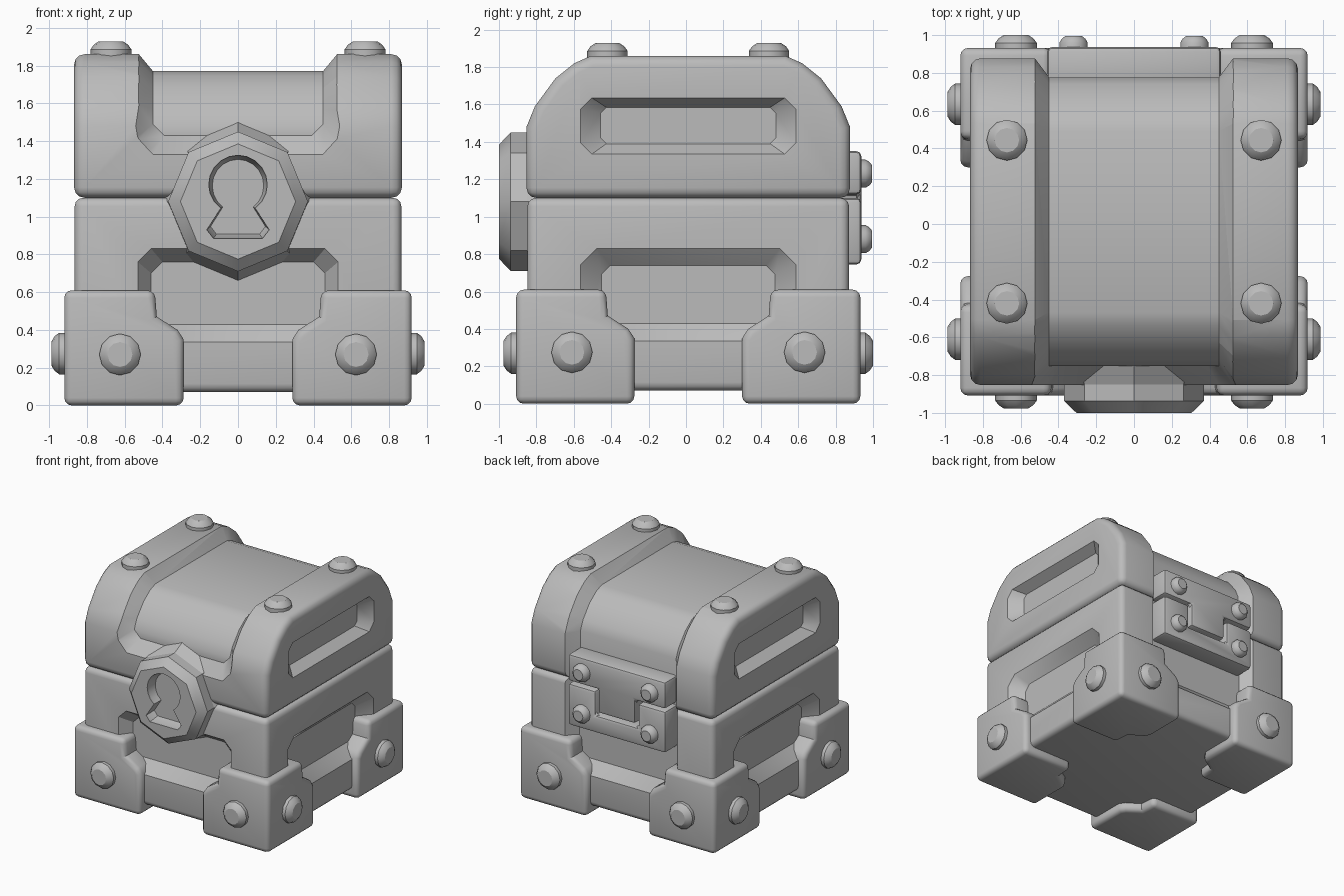
import bpy, bmesh, math
from mathutils import Vector

cube = bpy.data.objects.get("Cube")
if cube:
    bpy.data.objects.remove(cube, do_unlink=True)

SHIFT_Y = 0.012          # the hinge and lock stick out unevenly, so the box sits a little back
parts = []

grey = bpy.data.materials.new("plain_grey")
grey.use_nodes = True
COLOUR = (0.5, 0.5, 0.5, 1)
grey.diffuse_color = COLOUR
grey.node_tree.nodes["Principled BSDF"].inputs["Base Color"].default_value = COLOUR


def loft(name, rings, part=True):
    """Closed solid skinned through rings of equal point count."""
    bm = bmesh.new()
    loops = [[bm.verts.new(p) for p in ring] for ring in rings]
    n = len(loops[0])
    for a, b in zip(loops, loops[1:]):
        for i in range(n):
            j = (i + 1) % n
            bm.faces.new((a[i], a[j], b[j], b[i]))
    bm.faces.new(loops[0])
    bm.faces.new(loops[-1])
    bmesh.ops.recalc_face_normals(bm, faces=bm.faces)
    mesh = bpy.data.meshes.new(name)
    bm.to_mesh(mesh)
    bm.free()
    mesh.materials.append(grey)
    obj = bpy.data.objects.new(name, mesh)
    obj.location.y = SHIFT_Y
    bpy.context.scene.collection.objects.link(obj)
    if part:
        parts.append(obj)
    return obj


def place(axis, u, v, d):
    """Profile point (u, v) at distance d along the axis."""
    return {"x": (d, u, v), "y": (u, d, v), "z": (u, v, d)}[axis]


def prism(name, profile, axis, d0, d1, part=True):
    return loft(name, [[place(axis, u, v, d) for u, v in profile] for d in (d0, d1)], part)


def rect(u0, u1, v0, v1):
    return [(u0, v0), (u1, v0), (u1, v1), (u0, v1)]


def octagon(hw, v0, v1, c):
    """Rectangle with cut corners."""
    return [(-hw + c, v0), (hw - c, v0), (hw, v0 + c), (hw, v1 - c),
            (hw - c, v1), (-hw + c, v1), (-hw, v1 - c), (-hw, v0 + c)]


def apply(obj, kind, **settings):
    mod = obj.modifiers.new(kind.lower(), kind)
    for key, value in settings.items():
        setattr(mod, key, value)
    bpy.context.view_layer.update()
    evaluated = obj.evaluated_get(bpy.context.evaluated_depsgraph_get())
    mesh = bpy.data.meshes.new_from_object(evaluated)
    obj.modifiers.clear()
    obj.data = mesh


def bevel(obj, width, segments=3, limit=60):
    apply(obj, "BEVEL", width=width, segments=segments, limit_method="ANGLE",
          angle_limit=math.radians(limit), use_clamp_overlap=False)


def cut(obj, cutter):
    apply(obj, "BOOLEAN", operation="DIFFERENCE", solver="EXACT", object=cutter)
    bpy.data.objects.remove(cutter, do_unlink=True)


def recess(obj, axis, side, outer, inner, surface, depth):
    """Sunken panel with sloped walls, cut into the face at side * surface."""
    over = [(a + (a - c) * 0.3, b + (b - d) * 0.3) for (a, b), (c, d) in zip(outer, inner)]
    rings = [[place(axis, u, v, side * (surface + k * depth)) for u, v in ring]
             for ring, k in ((over, 0.3), (inner, -1))]
    cut(obj, loft("panel_cutter", rings, False))


def rivet(name, position, direction, radius, height):
    turn = Vector(direction).to_track_quat("Z", "Y")
    rings = []
    for r, h in ((1, -0.4), (1, 0.4), (0.84, 0.75), (0.6, 1)):
        ring = [Vector((radius * r * math.cos(a), radius * r * math.sin(a), height * h))
                for a in (math.tau * i / 12 for i in range(12))]
        rings.append([Vector(position) + turn @ p for p in ring])
    loft(name, rings)


# Chest body with a sunken panel on each side; the back panel runs up to the hinge
body = prism("chest_body", rect(-0.865, 0.865, -0.86, 0.86), "z", 0.07, 1.10)
bevel(body, 0.045)
recess(body, "y", -1, octagon(0.53, 0.335, 0.83, 0.07), octagon(0.46, 0.43, 0.76, 0.06), 0.86, 0.095)
recess(body, "y", 1, octagon(0.53, 0.335, 1.4, 0.07), octagon(0.46, 0.43, 1.3, 0.06), 0.86, 0.095)
for side in (-1, 1):
    recess(body, "x", side, octagon(0.575, 0.335, 0.83, 0.085),
           octagon(0.465, 0.43, 0.74, 0.05), 0.865, 0.095)

# Lid: rounded profile along x
arc = [(0.865, 1.48), (0.82, 1.59), (0.71, 1.74), (0.61, 1.82), (0.52, 1.86)]
inner_arc = [(0.765, 1.49), (0.73, 1.57), (0.64, 1.68), (0.55, 1.745), (0.48, 1.77)]
half = [(0.865, 1.10)] + arc
lid = prism("lid", half + [(-y, z) for y, z in reversed(half)], "x", -0.868, 0.868)
bevel(lid, 0.055)

# Saddle-shaped channel over the lid, leaving a band at the front
stations = [((-0.765, 1.43), (-0.865, 1.33), 0.39, 0.45),
            ((-0.765, 1.49), (-0.865, 1.41), 0.45, 0.525)]
pairs = list(zip(inner_arc, arc))
stations += [((-p[0], p[1]), (-o[0], o[1]), 0.45, 0.525) for p, o in pairs[1:]]
stations += [(p, o, 0.45, 0.525) for p, o in reversed(pairs)]
stations.append(((0.765, 1.0), (0.865, 1.0), 0.45, 0.525))
rings = []
for p, o, w_in, w_out in stations:
    y, z = (p[i] + (o[i] - p[i]) * 1.5 for i in (0, 1))
    w = w_in + (w_out - w_in) * 1.5
    rings.append([(-w_in, *p), (w_in, *p), (w, y, z), (-w, y, z)])
cut(lid, loft("channel_cutter", rings, False))

for side in (-1, 1):
    recess(lid, "x", side, octagon(0.575, 1.335, 1.635, 0.06),
           octagon(0.468, 1.39, 1.585, 0.03), 0.868, 0.085)

# Corner guards: a hollow block with a notch in each inner corner, mirrored to four
guard = prism("corner_guards", rect(0.288, 0.92, 0.288, 0.92), "z", 0, 0.61)
cut(guard, prism("hollow_cutter", rect(0.1, 0.7, 0.1, 0.7), "z", 0.15, 0.9, False))
notch = [(0.1, 0.35), (0.288, 0.35), (0.32, 0.40), (0.43, 0.47), (0.455, 0.8), (0.1, 0.8)]
for axis in "xy":
    cut(guard, prism("notch_cutter", notch, axis, 0.6, 1.1, False))
cut(guard, prism("notch_cutter", [(u, 0.9 - v) for u, v in notch], "z", -0.1, 0.3, False))
bevel(guard, 0.04)
apply(guard, "MIRROR", use_axis=(True, True, False))

# Rivets on the guards and the lid
for sx in (-1, 1):
    for sy in (-1, 1):
        rivet("guard_rivet", (sx * 0.625, sy * 0.92, 0.27), (0, sy, 0), 0.11, 0.068)
        rivet("guard_rivet", (sx * 0.92, sy * 0.622, 0.275), (sx, 0, 0), 0.11, 0.067)
        rivet("lid_rivet", (sx * 0.673, sy * 0.432, 1.858), (0, 0, 1), 0.108, 0.07)

# Lock plate on a sloped mount, with a sunken keyhole
LOCK_Z = 1.08


def lock_ring(r, y):
    return [(r * math.sin(a), y, LOCK_Z + r * math.cos(a))
            for a in (math.tau * i / 8 for i in range(8))]


loft("lock_mount", [lock_ring(0.43, -0.74), lock_ring(0.37, -0.862)])
lock = loft("lock_plate", [lock_ring(0.37, -0.8), lock_ring(0.37, -0.95), lock_ring(0.305, -1.012)])
keyhole = [(0.155 * math.sin(a), 1.17 + 0.155 * math.cos(a))
           for a in (math.radians(-144 + 18 * i) for i in range(17))]
keyhole += [(0.165, 0.93), (0.13, 0.885), (-0.13, 0.885), (-0.165, 0.93)]
deep = [(u * 0.88, 1.11 + (v - 1.11) * 0.9) for u, v in keyhole]
cut(lock, loft("keyhole_cutter", [[(u, -1.05, v) for u, v in keyhole],
                                  [(u, -0.99, v) for u, v in keyhole],
                                  [(u, -0.93, v) for u, v in deep]], False))

# Hinge at the back: a tabbed upper leaf fits a notched lower leaf
upper = [(0.46, 1.35), (0.46, 1.12), (0.175, 1.12), (0.175, 0.92)]
lower = [(0.46, 1.10), (0.46, 0.745)]
slot = [(-0.2, 1.10), (-0.2, 0.895), (0.2, 0.895), (0.2, 1.10)]
leaf_shapes = {"hinge_upper_leaf": upper + [(-u, v) for u, v in reversed(upper)],
               "hinge_lower_leaf": lower + [(-u, v) for u, v in reversed(lower)] + slot}
for name, shape in leaf_shapes.items():
    bevel(prism(name, shape, "y", 0.7, 0.925), 0.025, 2)
for sx in (-1, 1):
    for z in (1.23, 0.88):
        rivet("hinge_rivet", (sx * 0.32, 0.925, z), (0, 1, 0), 0.075, 0.058)

# Smooth shading with sharp creases kept
bpy.ops.object.select_all(action="DESELECT")
for obj in parts:
    obj.select_set(True)
bpy.context.view_layer.objects.active = parts[0]
bpy.ops.object.shade_smooth_by_angle(angle=math.radians(32))
